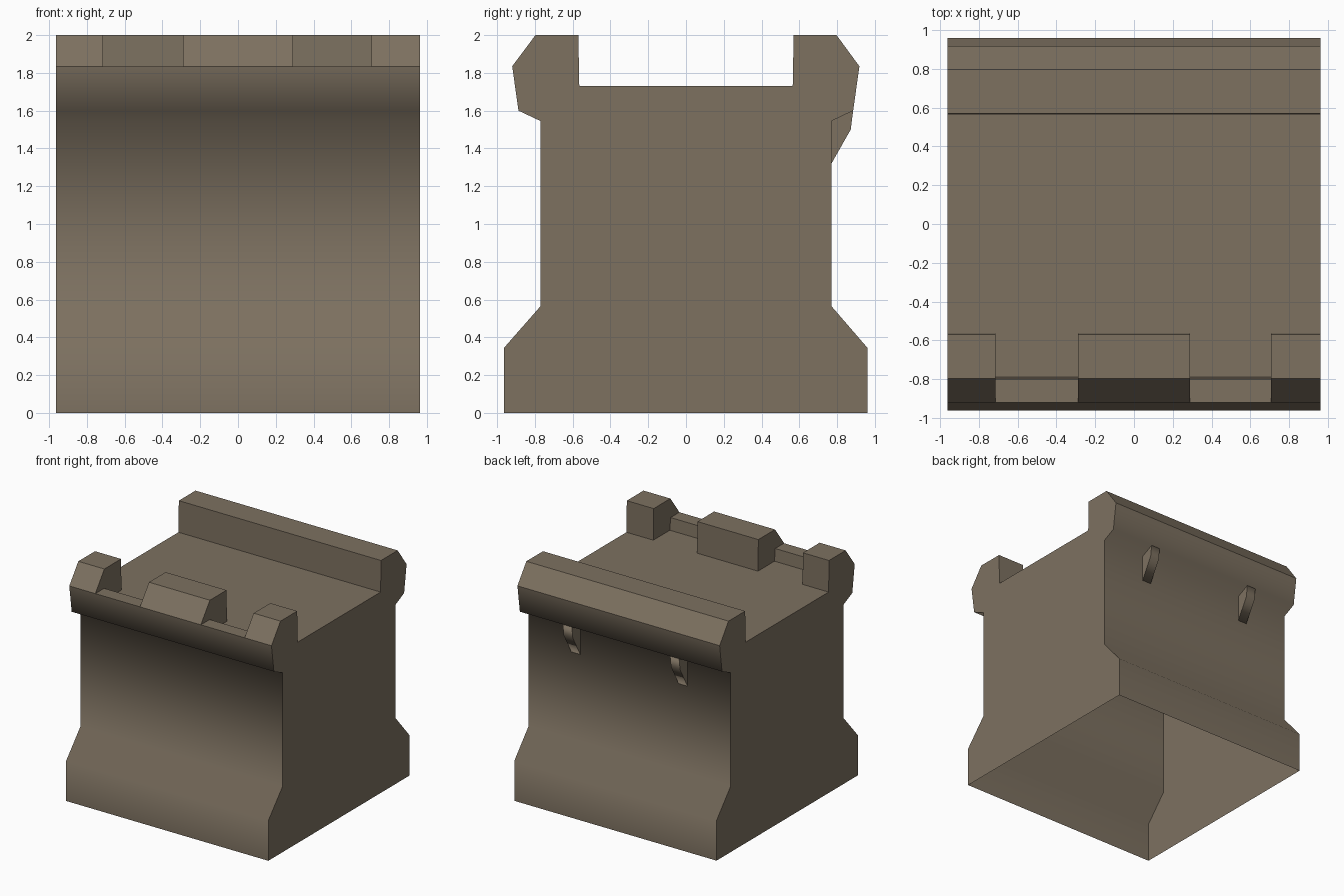
import bpy, bmesh

if "Cube" in bpy.data.objects:
    bpy.data.objects.remove(bpy.data.objects["Cube"])

stone = bpy.data.materials.new("brown stone")
stone.diffuse_color = (0.205, 0.165, 0.118, 1)
stone.use_nodes = True
stone.node_tree.nodes["Principled BSDF"].inputs["Base Color"].default_value = stone.diffuse_color

HALF = 0.963
# Outer slopes (y, z) of the wall section
FRONT = [(-.963, 0), (-.963, .345), (-.77, .565), (-.77, 1.545), (-.887, 1.6), (-.92, 1.835)]
BACK = [(.565, 1.73), (.57, 2), (.797, 2), (.918, 1.835), (.885, 1.6),
        (.77, 1.545), (.77, .565), (.96, .345), (.96, 0)]
MERLON = [(-.797, 2), (-.57, 2), (-.565, 1.73)]
GAP = [(-.8, 1.835), (-.79, 1.73), (-.565, 1.73)]


def face(bm, pts):
    return bm.faces.new([bm.verts.new(p) for p in pts])


def finish(bm, name):
    bmesh.ops.remove_doubles(bm, verts=bm.verts, dist=1e-4)
    bmesh.ops.recalc_face_normals(bm, faces=bm.faces)
    for f in bm.faces:
        f.smooth = True
    # smooth along the outer slopes, crisp at ends and parapet tops
    for e in bm.edges:
        side = any(abs(f.normal.x) > .9 for f in e.link_faces)
        e.smooth = not (side or min(v.co.z for v in e.verts) > 1.7)
    me = bpy.data.meshes.new(name)
    bm.to_mesh(me)
    bm.free()
    me.materials.append(stone)
    ob = bpy.data.objects.new(name, me)
    bpy.context.collection.objects.link(ob)
    return ob


# Wall shell, open underneath: alternating merlon and gap spans
bm = bmesh.new()
cuts = [-HALF, -.715, -.29, .29, .707, HALF]
for i, (a, b) in enumerate(zip(cuts, cuts[1:])):
    prof = FRONT + (GAP if i % 2 else MERLON) + BACK
    for (y0, z0), (y1, z1) in zip(prof, prof[1:]):
        face(bm, [(a, y0, z0), (b, y0, z0), (b, y1, z1), (a, y1, z1)])
# Merlon cheeks
for x in cuts[1:-1]:
    face(bm, [(x, y, z) for y, z in [FRONT[-1]] + MERLON + GAP[1::-1]])
# End walls
for x in (-HALF, HALF):
    face(bm, [(x, y, z) for y, z in FRONT + MERLON + BACK])
finish(bm, "castle_wall")

# Corbels under the rear ledge
CORBEL = [(.77, 1.545), (.885, 1.6), (.872, 1.5), (.77, 1.32)]
for name, a in (("left_corbel", -.554), ("right_corbel", .468)):
    bm = bmesh.new()
    f = face(bm, [(a, y, z) for y, z in CORBEL])
    ext = bmesh.ops.extrude_face_region(bm, geom=[f])
    bmesh.ops.translate(bm, vec=(.086, 0, 0),
                        verts=[v for v in ext["geom"] if isinstance(v, bmesh.types.BMVert)])
    finish(bm, name)
